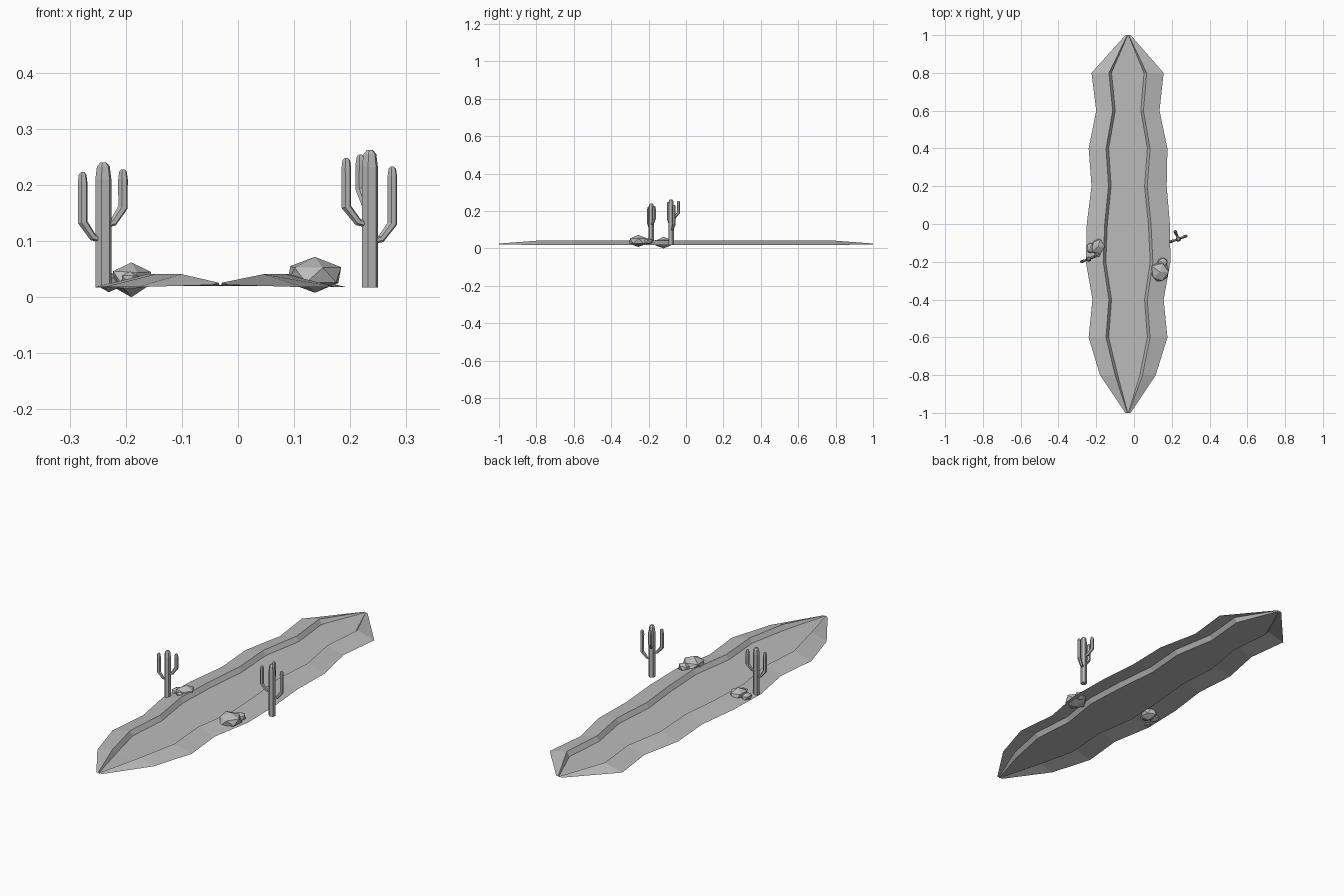
import bpy
import bmesh
import math
import random
from mathutils import Vector

# Remove the default cube
default_cube = bpy.data.objects.get("Cube")
if default_cube:
    bpy.data.objects.remove(default_cube, do_unlink=True)

# Single neutral material
grey = bpy.data.materials.new("plain grey")
grey.use_nodes = True
colour = (0.5, 0.5, 0.5, 1)
grey.diffuse_color = colour
grey.node_tree.nodes["Principled BSDF"].inputs["Base Color"].default_value = colour


def finish(bm, name, closed=True):
    if closed:
        bmesh.ops.recalc_face_normals(bm, faces=bm.faces)
    mesh = bpy.data.meshes.new(name)
    bm.to_mesh(mesh)
    bm.free()
    mesh.materials.append(grey)
    obj = bpy.data.objects.new(name, mesh)
    bpy.context.collection.objects.link(obj)
    return obj


def add_tube(bm, path, radii, sides=6):
    """Skin a path of points with rings and close both ends."""
    path = [Vector(p) for p in path]
    rings = []
    for i, (point, radius) in enumerate(zip(path, radii)):
        before, after = path[max(i - 1, 0)], path[min(i + 1, len(path) - 1)]
        tangent = (after - before).normalized()
        turn = Vector((0, 0, 1)).rotation_difference(tangent)
        ring = []
        for k in range(sides):
            a = math.tau * (k + 0.3) / sides
            offset = turn @ Vector((math.cos(a), math.sin(a), 0))
            ring.append(bm.verts.new(point + offset * radius))
        rings.append(ring)
    for low, high in zip(rings, rings[1:]):
        for k in range(sides):
            n = (k + 1) % sides
            bm.faces.new((low[k], low[n], high[n], high[k]))
    bm.faces.new(rings[0][::-1])
    bm.faces.new(rings[-1])


def cactus(name, x, y, top, arms):
    """Trunk with arms given as (dx, dy, joint height, tip height)."""
    bm = bmesh.new()
    add_tube(bm, [(x, y, z) for z in (0.017, top - 0.03, top - 0.007, top)],
             (0.015, 0.015, 0.012, 0.006))
    for dx, dy, joint, tip in arms:
        ex, ey = x + dx, y + dy
        add_tube(bm, [(x + dx * 0.2, y + dy * 0.2, joint - 0.003),
                      (x + dx * 0.5, y + dy * 0.5, joint),
                      (ex, ey, joint + 0.027),
                      (ex, ey, tip - 0.018),
                      (ex, ey, tip - 0.004),
                      (ex, ey, tip)],
                 (0.006, 0.007, 0.009, 0.009, 0.007, 0.003))
    return finish(bm, name)


def rock(name, centre, size, seed, jitter=0.12):
    rng = random.Random(seed)
    bm = bmesh.new()
    bmesh.ops.create_icosphere(bm, subdivisions=1, radius=1)
    for v in bm.verts:
        if abs(v.co.z) < 0.9:
            v.co *= 1 + rng.uniform(-jitter, jitter)
        v.co = Vector(c + s * p for c, s, p in zip(centre, size, v.co))
    return finish(bm, name)


# Dry riverbed: an open strip with banks rising to a ridge on each side
# Columns: left edge, left ridge, right ridge, right edge
stations = [
    (-0.045, -0.035, -0.028, -0.018),
    (-0.18, -0.10, 0.045, 0.115),
    (-0.24, -0.148, 0.085, 0.177),
    (-0.22, -0.133, 0.07, 0.157),
    (-0.255, -0.163, 0.10, 0.193),
    (-0.25, -0.155, 0.09, 0.19),
    (-0.225, -0.135, 0.07, 0.173),
    (-0.24, -0.148, 0.085, 0.177),
    (-0.20, -0.113, 0.05, 0.135),
    (-0.225, -0.133, 0.067, 0.157),
    (-0.045, -0.035, -0.028, -0.018),
]
bm = bmesh.new()
rows = []
last = len(stations) - 1
for i, (edge_l, ridge_l, ridge_r, edge_r) in enumerate(stations):
    y = -1 + 2 * i / last
    end = i in (0, last)
    ridge_z, floor_z, edge_z = (0.026, 0.022, 0.022) if end else (0.041, 0.02, 0.018)
    wall = 0.002 if end else 0.014
    profile = [(edge_l, edge_z), (ridge_l, ridge_z), (ridge_l + wall, floor_z),
               (ridge_r - wall, floor_z), (ridge_r, ridge_z), (edge_r, edge_z)]
    rows.append([bm.verts.new((x, y, z)) for x, z in profile])
for near, far in zip(rows, rows[1:]):
    for k in range(len(near) - 1):
        bm.faces.new((near[k], near[k + 1], far[k + 1], far[k]))
finish(bm, "riverbed", closed=False)

# Cacti
cactus("left_cactus", 0.235, -0.08, 0.262,
       [(-0.042, -0.014, 0.134, 0.248),
        (0.04, 0.016, 0.104, 0.233),
        (-0.017, 0.04, 0.165, 0.254)])
cactus("right_cactus", -0.24, -0.186, 0.24,
       [(-0.037, -0.013, 0.107, 0.223),
        (0.035, 0.016, 0.133, 0.228)])

# Rocks on the banks
rock("left_rock", (0.137, -0.255, 0.04), (0.056, 0.058, 0.032), 3)
rock("left_small_rock", (0.15, -0.203, 0.037), (0.03, 0.024, 0.02), 5)
rock("right_rock", (-0.19, -0.12, 0.031), (0.04, 0.045, 0.031), 8)
rock("right_small_rock", (-0.23, -0.125, 0.027), (0.025, 0.03, 0.018), 2)
rock("right_pebble", (-0.192, -0.162, 0.032), (0.018, 0.014, 0.014), 4)
